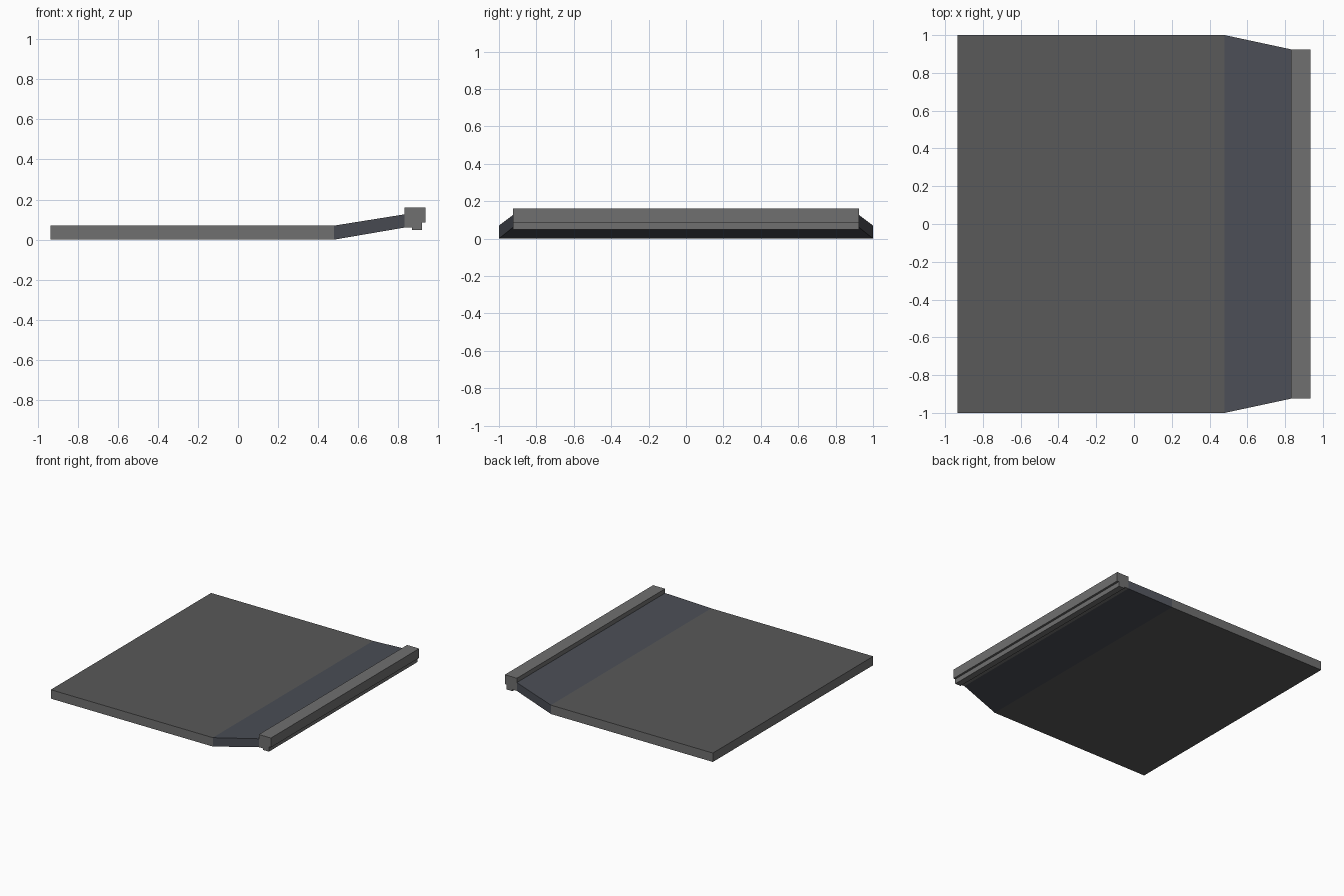
import bpy, bmesh

if "Cube" in bpy.data.objects:
    bpy.data.objects.remove(bpy.data.objects["Cube"])


def material(name, color):
    m = bpy.data.materials.new(name)
    m.diffuse_color = (*color, 1)
    m.use_nodes = True
    m.node_tree.nodes["Principled BSDF"].inputs["Base Color"].default_value = m.diffuse_color
    return m


def extrude_profile(name, points, half_width, mats):
    """Extrude an XZ profile along Y; half_width(x) gives the half depth."""
    bm = bmesh.new()
    sides = [[bm.verts.new((x, s * half_width(x), z)) for x, z in points]
             for s in (-1, 1)]
    a, b = sides
    n = len(points)
    bm.faces.new(a)
    bm.faces.new(b[::-1])
    for i in range(n):
        j = (i + 1) % n
        bm.faces.new((a[i], b[i], b[j], a[j]))
    bmesh.ops.recalc_face_normals(bm, faces=bm.faces)
    # A second material goes on the broad top and bottom faces
    if len(mats) > 1:
        for f in bm.faces:
            f.material_index = int(abs(f.normal.z) > 0.9)
    mesh = bpy.data.meshes.new(name)
    bm.to_mesh(mesh)
    bm.free()
    for m in mats:
        mesh.materials.append(m)
    obj = bpy.data.objects.new(name, mesh)
    bpy.context.collection.objects.link(obj)
    return obj


light_grey = material("light_grey", (0.16, 0.16, 0.16))
dark_grey = material("dark_grey", (0.10, 0.10, 0.10))
slate = material("slate", (0.07, 0.076, 0.092))

X0, X1, X2, X3 = -0.935, 0.48, 0.83, 0.935
T = 0.07
W = 0.925

# Flat main panel
extrude_profile("panel", [(X0, 0), (X1, 0), (X1, T), (X0, T)],
                lambda x: 1.0, [light_grey, dark_grey])

# Sloped section that narrows towards the edge bar
extrude_profile("sloped_section",
                [(X1, 0), (X2, 0.06), (X2, 0.126), (X1, T)],
                lambda x: 1.0 if x == X1 else W, [slate])

# Edge bar with a stepped underside
extrude_profile("edge_bar",
                [(X2, 0.06), (0.868, 0.06), (0.868, 0.048), (0.918, 0.048),
                 (0.918, 0.086), (X3, 0.086), (X3, 0.16), (X2, 0.16)],
                lambda x: W, [light_grey])
